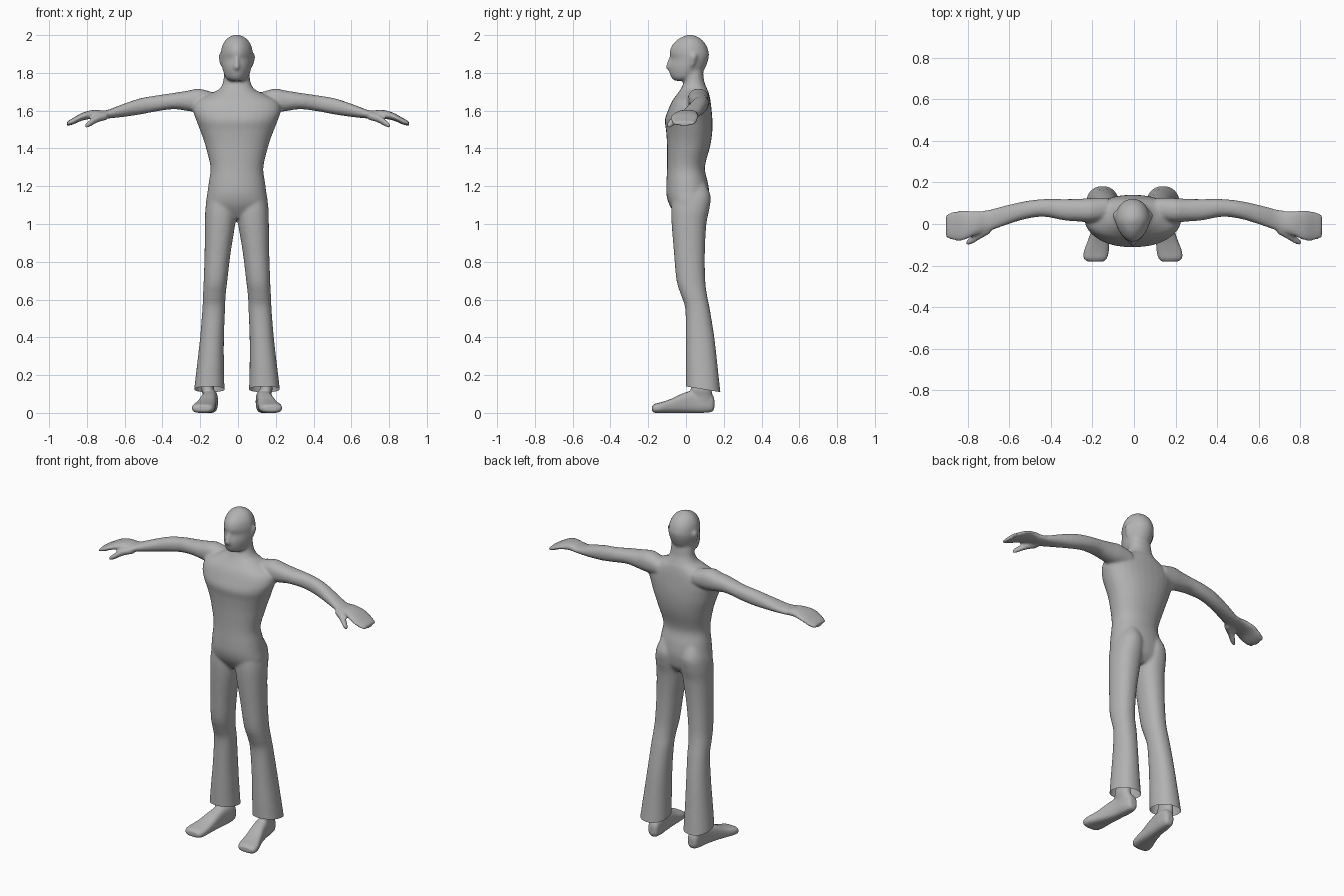
import bpy, bmesh, math
from mathutils import Vector

grey = bpy.data.materials.new("plain_grey")
grey.diffuse_color = (0.45, 0.45, 0.45, 1)


def spline(a, b, c, d, t):
    return [0.5 * (2 * q + (r - p) * t + (2 * p - 5 * q + 4 * r - s) * t * t
                   + (3 * q - p - 3 * r + s) * t ** 3) for p, q, r, s in zip(a, b, c, d)]


def loft(bm, axis, rings, side=1, power=2.2, taper=0.0, n=32, steps=4):
    """Closed tube along an axis; each ring is (position, low1, high1, low2, high2)."""
    i, j = [k for k in range(3) if k != axis]
    last = len(rings) - 1
    dense = []
    for s in range(last):
        a, b, c, d = (rings[max(0, min(last, s + o))] for o in (-1, 0, 1, 2))
        dense += [spline(a, b, c, d, t / steps) for t in range(steps)]
    dense.append(rings[-1])
    loops = []
    for pos, a0, a1, b0, b1 in dense:
        loop = []
        for k in range(n):
            ang = 2 * math.pi * k / n
            co, si = math.cos(ang), math.sin(ang)
            u = math.copysign(abs(co) ** (2 / power), co) * (1 - taper * max(0, -si))
            v = math.copysign(abs(si) ** (2 / power), si)
            p = Vector((0, 0, 0))
            p[axis] = pos
            p[i] = (a0 + a1) / 2 + u * (a1 - a0) / 2
            p[j] = (b0 + b1) / 2 + v * (b1 - b0) / 2
            # the trunk sits slightly off centre while the hands stay level
            p.x = side * p.x - 0.007 * (1 - min(1, abs(p.x) / 0.9))
            loop.append(bm.verts.new(p))
        loops.append(loop)
    faces = [bm.faces.new((p[k], p[(k + 1) % n], q[(k + 1) % n], q[k]))
             for p, q in zip(loops, loops[1:]) for k in range(n)]
    faces += [bm.faces.new(loops[0][::-1]), bm.faces.new(loops[-1])]
    bmesh.ops.recalc_face_normals(bm, faces=faces)


def centred(rows):
    return [(z, -r, r, y0, y1) for z, r, y0, y1 in rows]


def fuse(bm, name, voxel, smooth, cut=None):
    """Melt overlapping lofts into one smooth skin, with an optional open cut below a plane."""
    mesh = bpy.data.meshes.new(name)
    bm.to_mesh(mesh)
    bm.free()
    obj = bpy.data.objects.new(name, mesh)
    bpy.context.collection.objects.link(obj)
    rm = obj.modifiers.new("skin", 'REMESH')
    rm.mode, rm.voxel_size = 'VOXEL', voxel
    sm = obj.modifiers.new("soften", 'SMOOTH')
    sm.factor, sm.iterations = 0.5, smooth
    dg = bpy.context.evaluated_depsgraph_get()
    skin = bpy.data.meshes.new_from_object(obj.evaluated_get(dg))
    obj.modifiers.clear()
    out = bmesh.new()
    out.from_mesh(skin)
    if cut:
        bmesh.ops.bisect_plane(out, geom=out.verts[:] + out.edges[:] + out.faces[:],
                               plane_co=cut[0], plane_no=cut[1], clear_inner=True)
    for f in out.faces:
        f.smooth = True
        f.material_index = 0
    out.to_mesh(skin)
    out.free()
    skin.materials.clear()
    skin.materials.append(grey)
    obj.data = skin
    return obj


body = bmesh.new()

# Trunk and neck
loft(body, 2, centred([
    (1.03, .09, -.04, .08), (1.07, .15, -.07, .11), (1.11, .164, -.092, .12),
    (1.16, .157, -.104, .124), (1.22, .149, -.104, .116), (1.30, .140, -.100, .100),
    (1.40, .163, -.100, .125), (1.45, .178, -.102, .135), (1.50, .197, -.106, .140),
    (1.55, .216, -.112, .140), (1.60, .232, -.096, .136), (1.65, .215, -.074, .130),
    (1.69, .140, -.045, .122), (1.715, .092, -.028, .112), (1.75, .073, -.012, .098),
    (1.79, .068, -.010, .092), (1.84, .060, 0, .085)]))

# Head
loft(body, 2, centred([
    (1.758, .035, -.060, .02), (1.775, .058, -.078, .05), (1.81, .073, -.090, .092),
    (1.84, .080, -.090, .108), (1.875, .085, -.080, .119), (1.905, .085, -.087, .121),
    (1.945, .077, -.075, .108), (1.978, .056, -.043, .082), (1.995, .030, -.010, .052),
    (2.002, .010, .010, .030)]), taper=0.25, power=2.05)

# Nose
loft(body, 2, centred([(1.885, .010, -.088, -.05), (1.845, .016, -.104, -.05),
                       (1.825, .018, -.106, -.05), (1.815, .012, -.096, -.05)]))

for side in (-1, 1):
    # Ears
    loft(body, 2, [(1.835, .07, .086, .025, .040), (1.86, .07, .093, .022, .050),
                   (1.89, .07, .097, .022, .060), (1.905, .07, .090, .030, .052)], side)
    # Arm and flat hand
    loft(body, 0, [
        (.12, .020, .125, 1.60, 1.695), (.20, .008, .125, 1.592, 1.716),
        (.26, .012, .121, 1.598, 1.706), (.335, .018, .120, 1.608, 1.694),
        (.43, .035, .120, 1.596, 1.680), (.52, .024, .110, 1.579, 1.664),
        (.62, -.007, .088, 1.565, 1.630), (.70, -.036, .068, 1.558, 1.601),
        (.76, -.052, .062, 1.558, 1.605), (.82, -.079, .066, 1.549, 1.590),
        (.87, -.080, .060, 1.528, 1.563), (.906, -.065, .045, 1.519, 1.542)], side)
    # Thumb
    loft(body, 0, [
        (.69, -.045, .005, 1.552, 1.592), (.74, -.073, -.025, 1.538, 1.580),
        (.785, -.099, -.060, 1.514, 1.550), (.808, -.103, -.082, 1.508, 1.528)], side)
    # Flared trouser leg
    loft(body, 2, [
        (.05, .062, .232, -.003, .190), (.13, .065, .226, .000, .180),
        (.25, .068, .212, -.001, .167), (.40, .068, .195, -.001, .150),
        (.55, .062, .183, -.004, .126), (.62, .059, .180, -.025, .112),
        (.70, .050, .176, -.050, .102), (.85, .032, .171, -.064, .100),
        (1.0, .008, .169, -.076, .108), (1.08, .003, .167, -.078, .124),
        (1.15, .008, .155, -.070, .130), (1.22, .03, .125, -.04, .10)], side)

fuse(body, "clothed_body", 0.008, 7,
     cut=(Vector((0, .09, .125)), Vector((0, .167, 1)).normalized()))

# Bare feet with ankles
feet = bmesh.new()
for side in (-1, 1):
    loft(feet, 1, [
        (.150, .118, .150, .025, .07), (.137, .103, .165, .006, .10),
        (.09, .100, .176, 0, .120), (.04, .104, .182, 0, .120),
        (-.02, .108, .197, 0, .102), (-.08, .112, .217, 0, .074),
        (-.13, .115, .236, 0, .057), (-.165, .124, .237, 0, .048),
        (-.181, .140, .217, .010, .036)], side, power=2.8)
    loft(feet, 2, [
        (.05, .108, .175, .02, .140), (.09, .114, .180, .02, .140),
        (.13, .122, .188, .025, .135), (.21, .118, .182, .045, .130)], side)
fuse(feet, "feet", 0.006, 4)
